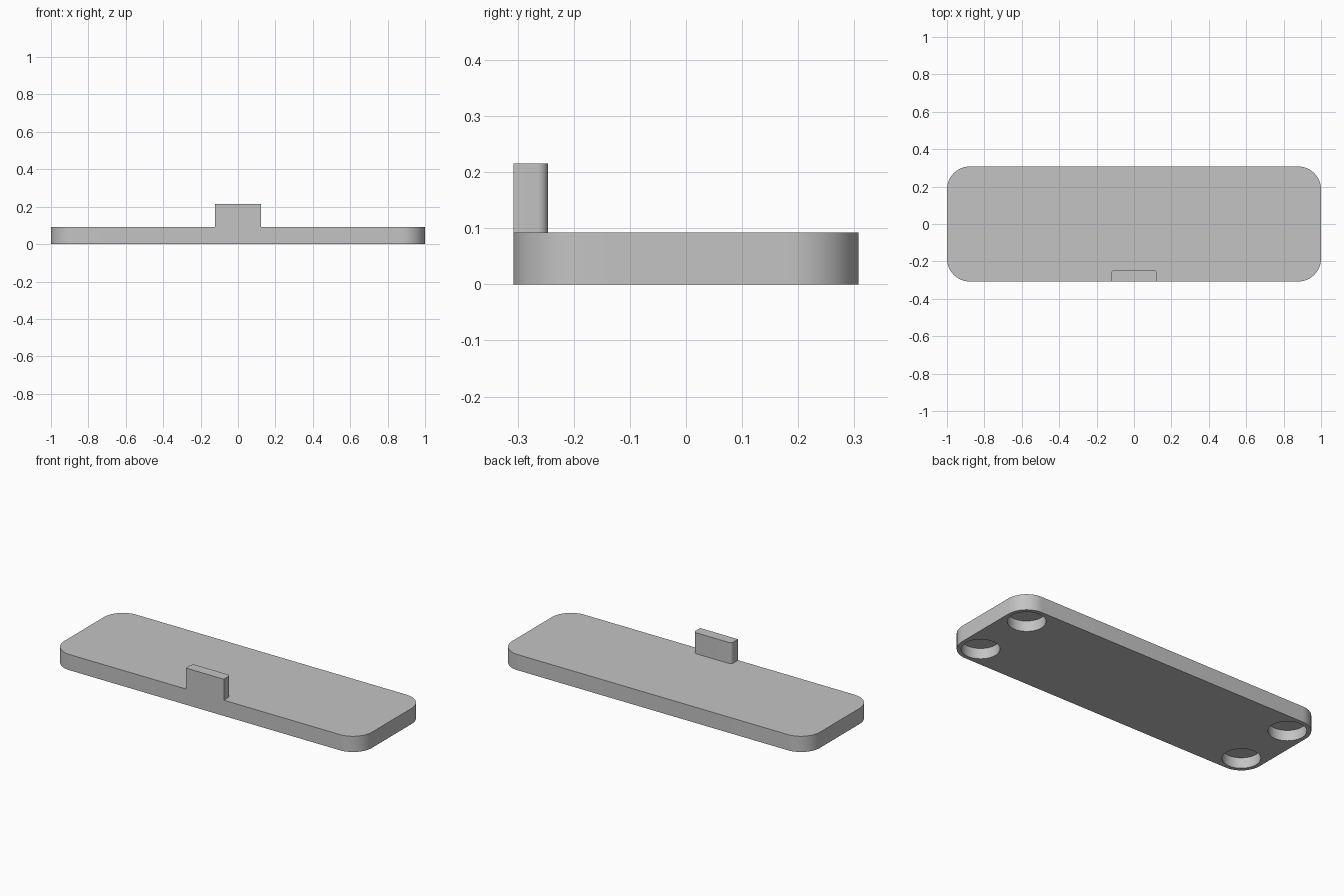
import bpy, bmesh
from math import cos, sin, pi, radians

cube = bpy.data.objects.get("Cube")
if cube:
    bpy.data.objects.remove(cube, do_unlink=True)

LENGTH, DEPTH, THICK = 2.0, 0.615, 0.0923
CORNER = 0.123
TAB_W, TAB_D, TAB_TOP, TAB_R = 0.246, 0.0615, 0.2154, 0.0185
HOLE_R, HOLE_DEPTH = 0.1, 0.0615

grey = bpy.data.materials.new("plain grey")
grey.use_nodes = True
grey.diffuse_color = (0.55, 0.55, 0.55, 1)
grey.node_tree.nodes["Principled BSDF"].inputs["Base Color"].default_value = grey.diffuse_color


def arc(cx, cy, r, start, sweep=pi / 2, steps=16):
    return [(cx + r * cos(start + sweep * i / steps),
             cy + r * sin(start + sweep * i / steps)) for i in range(steps + 1)]


def extrude_outline(name, points, z0, z1):
    """Solid prism from a counter-clockwise outline."""
    bm = bmesh.new()
    face = bm.faces.new([bm.verts.new((x, y, z0)) for x, y in points])
    top = bmesh.ops.extrude_face_region(bm, geom=[face])["geom"]
    verts = [v for v in top if isinstance(v, bmesh.types.BMVert)]
    bmesh.ops.translate(bm, vec=(0, 0, z1 - z0), verts=verts)
    bmesh.ops.recalc_face_normals(bm, faces=bm.faces[:])
    mesh = bpy.data.meshes.new(name)
    bm.to_mesh(mesh)
    bm.free()
    mesh.materials.append(grey)
    obj = bpy.data.objects.new(name, mesh)
    bpy.context.collection.objects.link(obj)
    return obj


def combine(target, other, operation):
    """Apply a boolean and discard the helper."""
    mod = target.modifiers.new(operation, 'BOOLEAN')
    mod.operation, mod.solver, mod.object = operation, 'EXACT', other
    bpy.context.view_layer.objects.active = target
    bpy.ops.object.modifier_apply(modifier=mod.name)
    bpy.data.objects.remove(other, do_unlink=True)


# Base plate with rounded corners
cx, cy = LENGTH / 2 - CORNER, DEPTH / 2 - CORNER
outline = []
for i, (sx, sy) in enumerate([(1, 1), (-1, 1), (-1, -1), (1, -1)]):
    outline += arc(sx * cx, sy * cy, CORNER, i * pi / 2)
plate = extrude_outline("base_plate", outline, 0, THICK)

# Upright tab flush with the front edge, rounded on its back corners
front, half = -DEPTH / 2, TAB_W / 2
back = front + TAB_D - TAB_R
tab_outline = [(-half, front), (half, front)]
tab_outline += arc(half - TAB_R, back, TAB_R, 0, steps=8)
tab_outline += arc(TAB_R - half, back, TAB_R, pi / 2, steps=8)
combine(plate, extrude_outline("front_tab", tab_outline, THICK / 2, TAB_TOP), 'UNION')

# Round blind pockets under the four corners
for sx in (-1, 1):
    for sy in (-1, 1):
        circle = arc(sx * cx, sy * cy, HOLE_R, 0, 2 * pi, 64)[:-1]
        cutter = extrude_outline("pocket_cutter", circle, -0.05, HOLE_DEPTH)
        cutter.hide_render = True
        combine(plate, cutter, 'DIFFERENCE')

# Smooth curved walls, keep the rims crisp
bpy.ops.object.select_all(action='DESELECT')
plate.select_set(True)
bpy.context.view_layer.objects.active = plate
bpy.ops.object.shade_smooth_by_angle(angle=radians(30))
